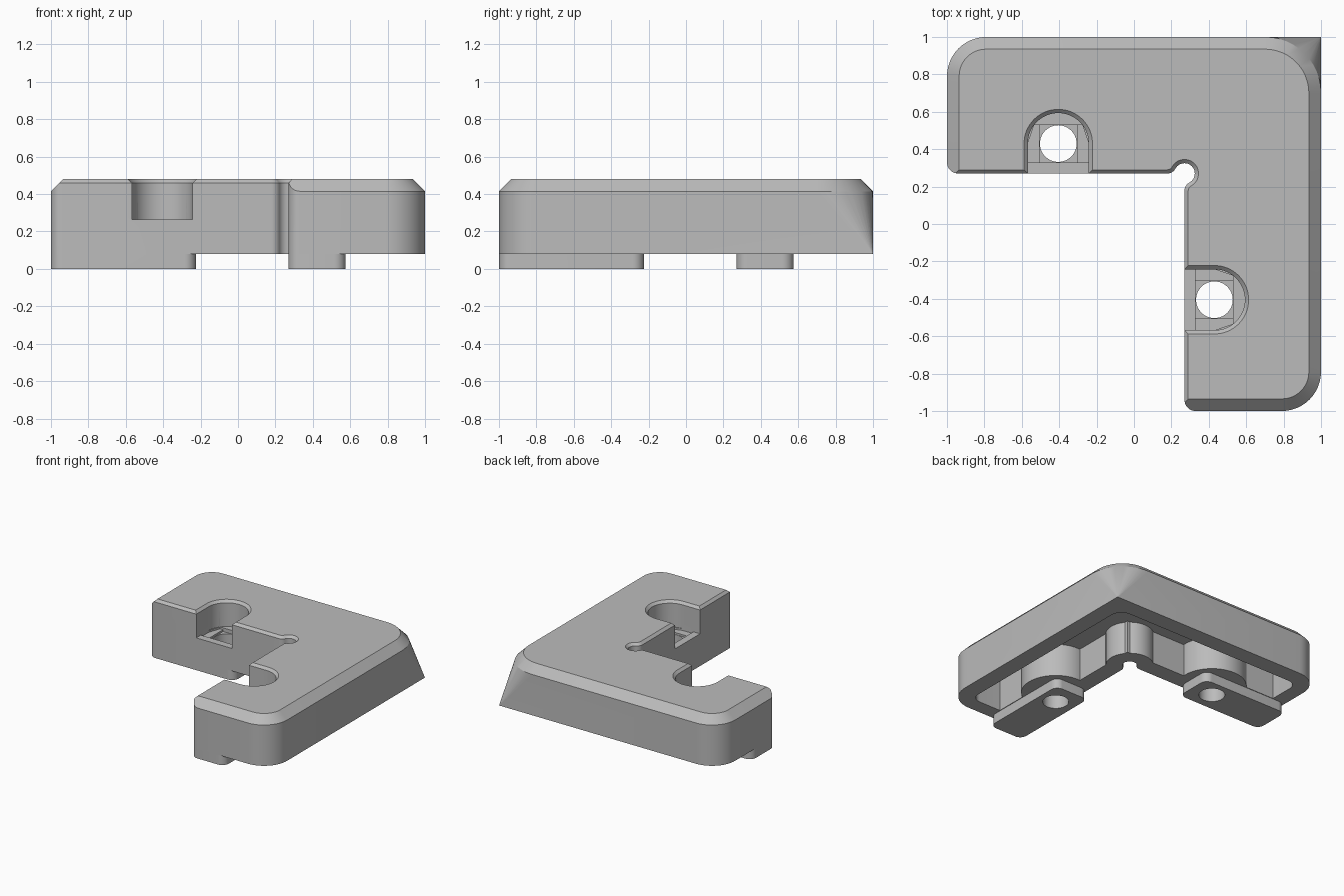
import bpy, bmesh
from math import sin, cos, radians, atan2, degrees, hypot
from mathutils import Vector

cube = bpy.data.objects.get("Cube")
if cube:
    bpy.data.objects.remove(cube, do_unlink=True)

gray = bpy.data.materials.new("plain gray")
gray.use_nodes = True
gray.diffuse_color = (0.5, 0.5, 0.5, 1)
gray.node_tree.nodes["Principled BSDF"].inputs["Base Color"].default_value = (0.5, 0.5, 0.5, 1)


def arc(cx, cy, r, a0, a1, n=12):
    step = (a1 - a0) / n
    return [(cx + r * cos(radians(a0 + step * i)), cy + r * sin(radians(a0 + step * i)))
            for i in range(n + 1)]


def swap(points):
    return [(y, x) for x, y in points]


def grow(points, d):
    """Offset a clockwise closed outline outward with mitred corners."""
    out = []
    for i, p in enumerate(points):
        a, b, c = Vector(points[i - 1]), Vector(p), Vector(points[(i + 1) % len(points)])
        e, f = (b - a).normalized(), (c - b).normalized()
        n, m = Vector((-e.y, e.x)), Vector((-f.y, f.x))
        out.append(tuple(b + (n + m) * d / (1 + n.dot(m))))
    return out


def rounded_rect(x0, x1, y0, y1, r):
    """Radii go around from the lower left corner, counterclockwise."""
    corners = [(x0 + r[0], y0 + r[0], 180), (x1 - r[1], y0 + r[1], 270),
               (x1 - r[2], y1 - r[2], 0), (x0 + r[3], y1 - r[3], 90)]
    pts = []
    for (cx, cy, a), rad in zip(corners, r):
        pts += arc(cx, cy, rad, a, a + 90)
    return pts


def loft(name, levels):
    """Solid through outlines of equal length, given as (points, z)."""
    bm = bmesh.new()
    rings = [[bm.verts.new((x, y, z)) for x, y in pts] for pts, z in levels]
    for low, high in zip(rings, rings[1:]):
        for i in range(len(low)):
            bm.faces.new((low[i - 1], low[i], high[i], high[i - 1]))
    bm.faces.new(rings[0])
    bm.faces.new(rings[-1])
    bmesh.ops.recalc_face_normals(bm, faces=bm.faces)
    mesh = bpy.data.meshes.new(name)
    bm.to_mesh(mesh)
    bm.free()
    obj = bpy.data.objects.new(name, mesh)
    bpy.context.collection.objects.link(obj)
    mesh.materials.append(gray)
    return obj


def prism(name, pts, z0, z1):
    return loft(name, [(pts, z0), (pts, z1)])


def combine(target, tool, operation):
    mod = target.modifiers.new(operation, "BOOLEAN")
    mod.operation, mod.solver, mod.object = operation, "EXACT", tool
    bpy.context.view_layer.update()
    bpy.ops.object.select_all(action="DESELECT")
    target.select_set(True)
    bpy.context.view_layer.objects.active = target
    bpy.ops.object.modifier_apply(modifier=mod.name)
    bpy.data.objects.remove(tool, do_unlink=True)


HOLE_X, HOLE_Y, EDGE = -0.405, 0.43, 0.27

# Body: rounded square, one corner fades from sharp to round, chamfered top
S, R, C = 0.01, 0.21, 0.065
foot = rounded_rect(-1, 1, -1, 1, (S, R, 0.002, R))
wall = rounded_rect(-1, 1, -1, 1, (S, R, 0.3, R))
rim = rounded_rect(-1 + C, 1 - C, -1 + C, 1 - C, (S, R - C, 0.3 - C, R - C))
body = loft("corner_bracket", [(foot, 0.08), (wall, 0.415), (rim, 0.48)])

# Underside cavity, leaving walls, bosses and arm pads
inner = 0.41
half = arc(-0.8, 0.78, 0.08, 180, 90) + arc(0.76, 0.76, 0.1, 90, 45)
start = [(inner, inner), (-0.88, inner)]
outline = start + half + swap(half)[::-1][1:] + [(inner, -0.88)]
cavity = prism("cavity_cutter", outline, -0.1, 0.35)
combine(cavity, prism("corner_boss", arc(EDGE, EDGE, 0.18, 0, 352.5, 47), -0.2, 0.5), "DIFFERENCE")
for flip in (False, True):
    side = swap if flip else list
    boss = arc(HOLE_X, HOLE_Y, 0.26, 0, 354, 59)
    pad = rounded_rect(-1.1, HOLE_X, 0.2, 0.58, (S, S, S, S))
    for pts in (boss, pad):
        combine(cavity, prism("boss", side(pts), -0.2, 0.5), "DIFFERENCE")
combine(body, cavity, "DIFFERENCE")

# Alignment tabs below each arm
for side in (list, swap):
    tab = rounded_rect(-0.999, -0.225, EDGE - 0.0, 0.575, (S, 0.06, 0.06, 0.06))
    combine(body, prism("tab", side(tab), 0, 0.1), "UNION")

# Inside corner notch with relief hole and a small flared top edge
relief, fillet = 0.055, 0.05
run = (relief ** 2 + 2 * relief * fillet) ** 0.5
angle = degrees(atan2(fillet, run))
half = ([(-1.2, EDGE + 0.06)] + arc(-0.94, EDGE + 0.06, 0.06, 180, 270)
        + arc(EDGE - run, EDGE + fillet, fillet, 270, 360 - angle)
        + arc(EDGE, EDGE, relief, 180 - angle, 45)[1:])
notch = half + swap(half)[::-1][1:] + [(-1.2, -1.2)]
combine(body, loft("notch_cutter", [(notch, -0.2), (notch, 0.46), (grow(notch, 0.04), 0.5)]),
        "DIFFERENCE")

# Screw pockets with flared rim, stepped floor and through hole
for side in (list, swap):
    r = 0.163
    pocket = [(HOLE_X - r, 0.1)] + arc(HOLE_X, HOLE_Y, r, 180, 0, 32) + [(HOLE_X + r, 0.1)]
    flare = grow(pocket, 0.04)
    combine(body, loft("pocket_cutter", [(side(pocket), 0.265), (side(pocket), 0.46),
                                         (side(flare), 0.5)]), "DIFFERENCE")
    h = 0.1
    w = (r * r - h * h) ** 0.5
    slot = [(HOLE_X + x, HOLE_Y + y) for x, y in
            ((-r, -h), (r, -h), (r, 0), (w, h), (-w, h), (-r, 0))]
    combine(body, prism("slot_cutter", side(slot), 0.25, 0.3), "DIFFERENCE")
    k = h + 0.001
    square = [(HOLE_X + x, HOLE_Y + y) for x, y in ((-k, -h), (k, -h), (k, h), (-k, h))]
    combine(body, prism("square_cutter", side(square), 0.235, 0.28), "DIFFERENCE")
    hole = arc(HOLE_X, HOLE_Y, 0.098, 0, 352.5, 47)
    combine(body, prism("hole_cutter", side(hole), -0.1, 0.3), "DIFFERENCE")

# Smooth curves, keep edges sharp
bpy.ops.object.select_all(action="DESELECT")
body.select_set(True)
bpy.context.view_layer.objects.active = body
bpy.ops.object.shade_smooth_by_angle(angle=radians(25))
